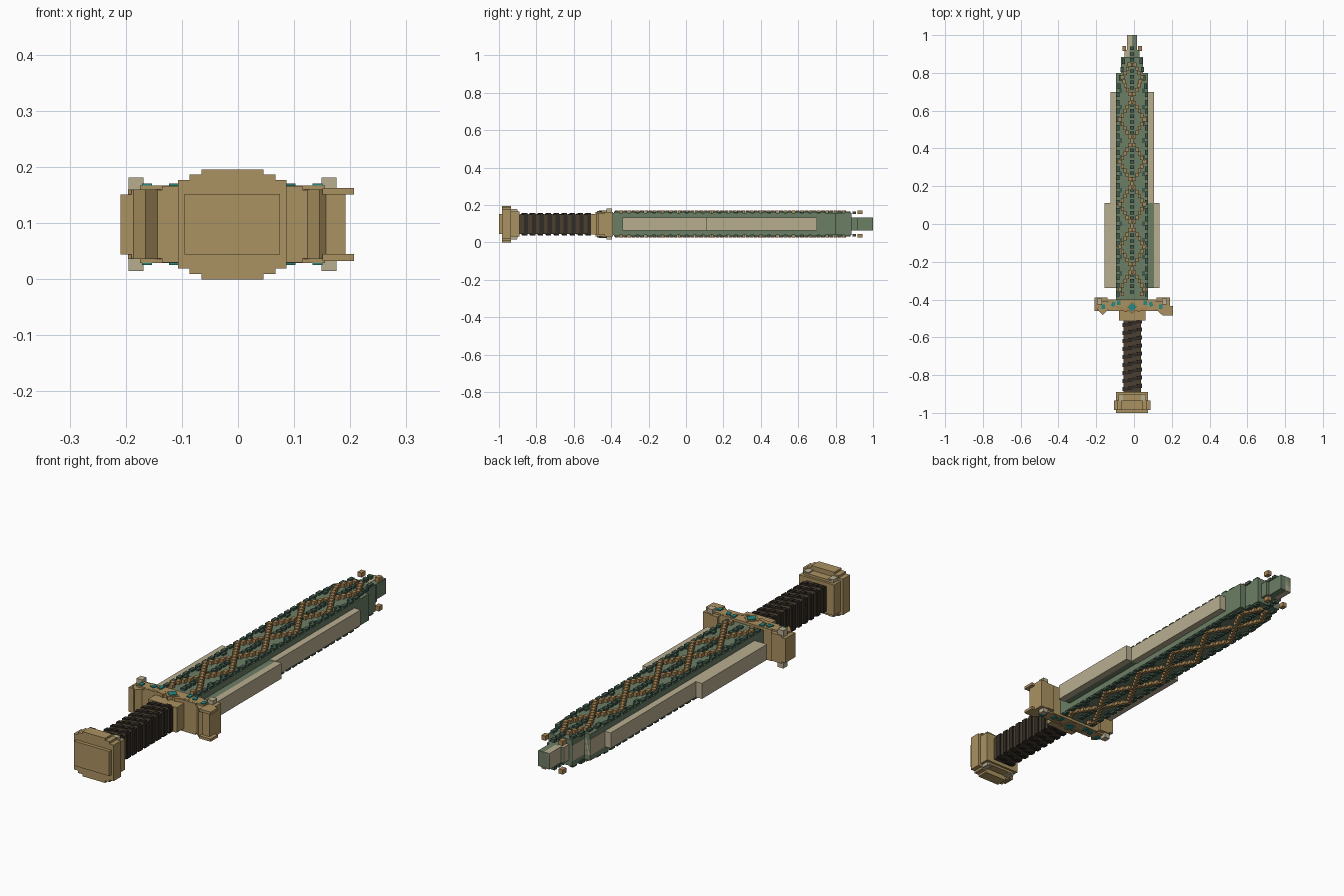
import bpy, bmesh, math
from mathutils import Matrix, Vector

default_cube = bpy.data.objects.get("Cube")
if default_cube:
    bpy.data.objects.remove(default_cube)

# Landmarks along the sword and the position of its axis
POMMEL_END, POMMEL_BACK = -1, -.89
GUARD_FRONT, GUARD_BACK = -.46, -.4
SHOULDER, TIP = .7, 1
AXIS = Vector((-.01, 0, .098))
FACE = .058  # height of the blade face above the axis
SIDES = (-1, 1)


def material(name, red, green, blue):
    result = bpy.data.materials.new(name)
    result.use_nodes = True
    colour = (red, green, blue, 1)
    result.diffuse_color = colour
    result.node_tree.nodes["Principled BSDF"].inputs["Base Color"].default_value = colour
    return result


TAN = material("tan_bronze", .41, .29, .12)
COPPER = material("copper_brown", .41, .24, .09)
CREAM = material("cream_edge", .48, .42, .28)
GREEN = material("moss_green", .15, .21, .13)
DARK_GREEN = material("dark_green", .05, .1, .07)
BROWN = material("dark_brown", .07, .05, .03)
BLACK_BROWN = material("black_brown", .03, .024, .018)
TEAL = material("teal", .02, .25, .22)


class Part:
    """One object built up from boxes placed relative to the sword axis."""

    def __init__(self, name, paint):
        self.name, self.paint, self.mesh = name, paint, bmesh.new()

    def box(self, x, y, z, width, depth, height, turn=0):
        place = Matrix.Translation(AXIS + Vector((x, y, z)))
        spin = Matrix.Rotation(math.radians(turn), 4, 'Z')
        size = Matrix.Diagonal((width, depth, height, 1))
        bmesh.ops.create_cube(self.mesh, size=1, matrix=place @ spin @ size)

    def slab(self, width, start, end, height, x=0):
        """A box centred in height, running from start to end along y."""
        self.box(x, (start + end) / 2, 0, width, end - start, height)

    def stud(self, x, y, width, depth, top, base=FACE - .005, turn=0):
        """The same small box on the upper and the lower face."""
        for side in SIDES:
            self.box(x, y, side * (base + top) / 2, width, depth, top - base, turn)

    def finish(self):
        data = bpy.data.meshes.new(self.name)
        self.mesh.to_mesh(data)
        self.mesh.free()
        data.materials.append(self.paint)
        bpy.context.collection.objects.link(bpy.data.objects.new(self.name, data))


# Blade core, stepping in toward the tip
core = Part("blade_core", GREEN)
BLADE_WIDTH, EDGE_HEIGHT = .17, .068
TIP_STEPS = ((BLADE_WIDTH, SHOULDER, .8), (.115, .8, .885), (.08, .885, .92), (.054, .92, TIP))
core.slab(BLADE_WIDTH, GUARD_BACK, SHOULDER, 2 * FACE)
for width, start, end in TIP_STEPS:
    core.slab(width, start, end, EDGE_HEIGHT if width < .1 else 2 * FACE)
# The widest stretch shows a green band beside the right edge
core.slab(.03, GUARD_BACK + .06, .11, EDGE_HEIGHT - .004, BLADE_WIDTH / 2 + .015)
core.finish()

# Cutting edges: wide near the guard, narrower beyond
for name, side in (("left_edge", -1), ("right_edge", 1)):
    edge = Part(name, CREAM)
    for reach, start, end in ((.06, GUARD_BACK + .06, .11), (.03, .11, SHOULDER)):
        x = BLADE_WIDTH / 2 + reach - .015
        edge.slab(.03, start, end, EDGE_HEIGHT, side * x)
        if side < 0:
            edge.slab(reach, start, end, EDGE_HEIGHT, side * (BLADE_WIDTH + reach) / 2)
    # On one side the edge runs on to the tip
    if side < 0:
        for width, start, end in TIP_STEPS:
            edge.slab(.028, start, end, EDGE_HEIGHT + .002, side * (width / 2 - .013))
    edge.finish()


def half_width(y):
    return .076 - max(0, y - SHOULDER) * .18


# Raised dark rails and centre beads on both faces
rails = Part("blade_rails", DARK_GREEN)
for i in range(29):
    y = GUARD_BACK + .03 + i * .044
    for side in SIDES:
        rails.stud(side * half_width(y), y, .016, .028, FACE + .009)
        if i % 2 == 0 and y < SHOULDER:
            rails.stud(side * (half_width(y) - .016), y + .02, .014, .024, FACE + .007)
rails.finish()
beads = Part("blade_beads", DARK_GREEN)
for i in range(44):
    beads.stud(0, GUARD_BACK + .04 + i * .03, .02, .018, FACE + .009)
beads.finish()

# Two strands of small blocks crossing along the blade
lattice = Part("blade_lattice", COPPER)
STRAND = 10  # blocks from one crossing to the next
for i in range(55):
    y = GUARD_BACK + .03 + i * .0225
    wave = 1 - abs((i + 9) % (2 * STRAND) - STRAND) * 2 / STRAND
    for side in SIDES:
        lattice.stud(side * wave * (half_width(y) - .012), y, .017, .02, FACE + .015)
for side in SIDES:
    lattice.stud(side * .042, .93, .02, .026, FACE + .015)
lattice.finish()

# Guard: stepped bar, collar, blocky ends and angled shoulders
guard = Part("guard", TAN)
GUARD_MIDDLE = (GUARD_FRONT + GUARD_BACK) / 2
guard.slab(.25, GUARD_FRONT, GUARD_BACK, .137)
guard.slab(.36, GUARD_FRONT, GUARD_BACK, .122)
guard.slab(.14, GUARD_FRONT - .05, GUARD_FRONT, .11)
for side in SIDES:
    guard.slab(.05, GUARD_FRONT, GUARD_BACK + .01, .122, side * .155)
    guard.slab(.03, GUARD_FRONT, GUARD_BACK + .01, .107, side * .184)
    guard.box(side * .155, GUARD_FRONT + .01, 0, .044, .044, .124, 45)
    guard.stud(side * .115, GUARD_MIDDLE, .1, .045, FACE + .011)
guard.slab(.035, GUARD_FRONT - .01, GUARD_BACK + .01, .13, .184)
guard.stud(.189, GUARD_FRONT, .056, .05, FACE + .007)
guard.finish()

# Diamond, gems and caps set on the guard
trim, gems, caps = Part("guard_trim", COPPER), Part("guard_gems", TEAL), Part("guard_caps", CREAM)
for setting, size, top in ((trim, .05, .013), (gems, .034, .016)):
    setting.stud(0, GUARD_MIDDLE - .01, size, size, FACE + top, turn=45)
for side in SIDES:
    trim.stud(side * .055, GUARD_MIDDLE - .02, .06, .014, FACE + .012, turn=side * 20)
    for x, slant in ((.07, 0), (.1, 20), (.152, 0)):
        gems.stud(side * x, GUARD_BACK - x / 4, .018, .024, FACE + .015, turn=side * slant)
    caps.stud(side * .172, GUARD_BACK - .01, .027, .03, FACE + .025)
for piece in (trim, gems, caps):
    piece.finish()

# Grip with a stepped wrap
grip, wrap = Part("grip", BROWN), Part("grip_wrap", BLACK_BROWN)
GRIP_WIDTH = .092
grip.slab(GRIP_WIDTH, POMMEL_BACK, GUARD_FRONT, .104)
for i in range(9):
    y = POMMEL_BACK + .025 + i * .0425
    for k in range(4):
        x = (k - 1.5) * .022
        wrap.stud(x, y + x / 4, .022, .017, .056 + k % 2 * .004, .045)
    for side in SIDES:
        wrap.box(side * GRIP_WIDTH / 2, y + side * .009, 0, .012, .022, .108)
grip.finish()
wrap.finish()

# Pommel: stepped slab, neck, end plate and small caps
pommel, pommel_caps = Part("pommel", TAN), Part("pommel_caps", CREAM)
SLAB_BACK = POMMEL_BACK - .045
for width, height in ((.193, .158), (.153, .178), (.11, .196)):
    pommel.slab(width, POMMEL_END + .015, SLAB_BACK, height)
pommel.slab(BLADE_WIDTH, SLAB_BACK, POMMEL_BACK, .135)
pommel.slab(.13, SLAB_BACK, POMMEL_BACK - .01, .155)
pommel.slab(BLADE_WIDTH, POMMEL_END, SLAB_BACK, .108)
for side in SIDES:
    pommel_caps.stud(side * .06, SLAB_BACK + .015, .026, .034, .082)
pommel.finish()
pommel_caps.finish()
